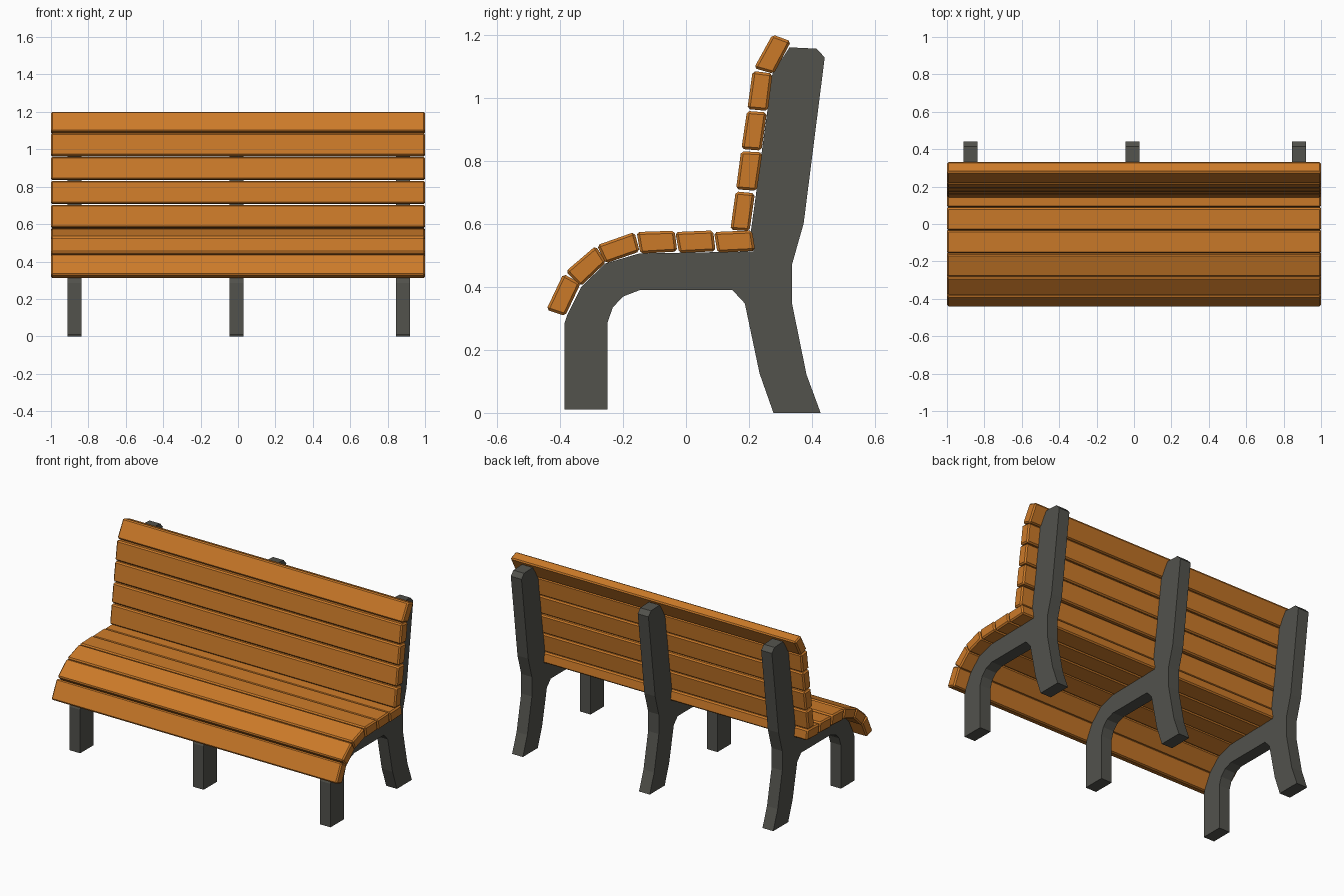
import bpy, bmesh


def material(name, color):
    m = bpy.data.materials.new(name)
    m.diffuse_color = (*color, 1)
    return m


wood = material("orange wood", (0.60, 0.195, 0.022))
iron = material("dark grey iron", (0.085, 0.085, 0.073))


def extrude_profile(name, profile, x0, x1, mat, bevel):
    """Extrude a closed (y, z) outline along x."""
    bm = bmesh.new()
    face = bm.faces.new([bm.verts.new((x0, y, z)) for y, z in profile])
    ext = bmesh.ops.extrude_face_region(bm, geom=[face])
    moved = [v for v in ext["geom"] if isinstance(v, bmesh.types.BMVert)]
    bmesh.ops.translate(bm, verts=moved, vec=(x1 - x0, 0, 0))
    bmesh.ops.recalc_face_normals(bm, faces=bm.faces)
    if bevel:
        bmesh.ops.bevel(bm, geom=bm.edges[:], offset=bevel, segments=1,
                        affect='EDGES', profile=0.5)
    me = bpy.data.meshes.new(name)
    bm.to_mesh(me)
    bm.free()
    me.materials.append(mat)
    ob = bpy.data.objects.new(name, me)
    bpy.context.collection.objects.link(ob)
    return ob


# Support frame outline: front leg, seat rail underside, back leg, back post, seat top
frame = [
    (-0.386, 0.01), (-0.25, 0.01), (-0.25, 0.285), (-0.233, 0.335),
    (-0.20, 0.37), (-0.148, 0.39), (0.148, 0.39), (0.187, 0.348),
    (0.234, 0.125), (0.278, 0.0), (0.428, 0.0), (0.383, 0.122),
    (0.337, 0.348), (0.337, 0.472), (0.374, 0.602), (0.441, 1.13),
    (0.415, 1.158), (0.329, 1.162), (0.275, 1.08), (0.206, 0.575),
    (0.215, 0.513), (-0.148, 0.507), (-0.256, 0.475), (-0.332, 0.402),
    (-0.377, 0.313), (-0.386, 0.285)]
for side, x in (("left", -0.873), ("middle", -0.008), ("right", 0.881)):
    extrude_profile(side + "_frame", frame, x - 0.0375, x + 0.0375, iron, 0)

# Plank cross-sections: two outer corners, then two inner corners
seat = [
    [(-0.444, 0.328), (-0.390, 0.442), (-0.335, 0.412), (-0.384, 0.308)],
    [(-0.382, 0.450), (-0.287, 0.531), (-0.254, 0.479), (-0.335, 0.402)],
    [(-0.283, 0.533), (-0.164, 0.575), (-0.147, 0.513), (-0.256, 0.475)],
    [(-0.157, 0.575), (-0.036, 0.579), (-0.028, 0.513), (-0.145, 0.506)],
    [(-0.034, 0.575), (0.086, 0.580), (0.094, 0.514), (-0.022, 0.508)],
    [(0.089, 0.575), (0.210, 0.580), (0.220, 0.515), (0.100, 0.509)]]
back = [
    [(0.141, 0.582), (0.158, 0.704), (0.219, 0.698), (0.202, 0.578)],
    [(0.159, 0.711), (0.175, 0.832), (0.243, 0.828), (0.225, 0.706)],
    [(0.176, 0.839), (0.194, 0.960), (0.257, 0.955), (0.240, 0.834)],
    [(0.195, 0.966), (0.212, 1.087), (0.275, 1.079), (0.260, 0.960)],
    [(0.216, 1.096), (0.275, 1.203), (0.334, 1.181), (0.279, 1.078)]]
for part, planks in (("seat_plank", seat), ("back_plank", back)):
    for i, outline in enumerate(planks, 1):
        extrude_profile(f"{part}_{i}", outline, -1, 1, wood, 0.008)
